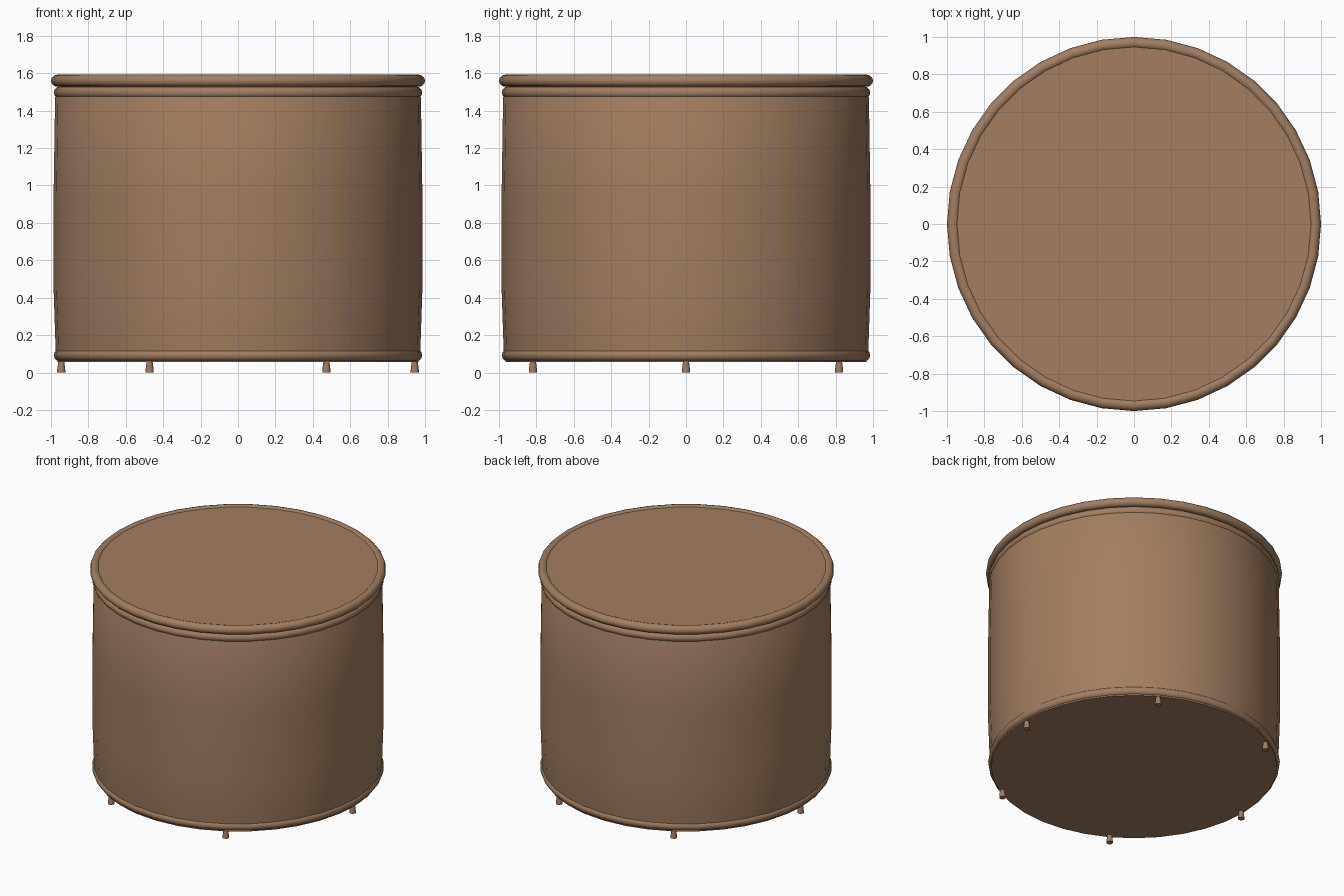
import bpy, math

cube = bpy.data.objects.get("Cube")
if cube:
    bpy.data.objects.remove(cube, do_unlink=True)

SIDES = 36

leather = bpy.data.materials.new("tan_brown")
leather.use_nodes = True
tan = (0.36, 0.21, 0.118, 1)
leather.diffuse_color = tan
leather.node_tree.nodes["Principled BSDF"].inputs["Base Color"].default_value = tan


def finish(name):
    ob = bpy.context.object
    ob.name = name
    ob.data.materials.append(leather)
    bpy.ops.object.shade_smooth_by_angle(angle=math.radians(40))
    return ob


def lathe(name, profile, sides=SIDES, centre=(0, 0)):
    """Revolve a (radius, height) profile into a closed solid."""
    verts, faces = [], []
    for r, z in profile:
        for i in range(sides):
            a = 2 * math.pi * i / sides
            verts.append((centre[0] + r * math.cos(a), centre[1] + r * math.sin(a), z))
    for k in range(len(profile) - 1):
        for i in range(sides):
            j = (i + 1) % sides
            a, b = k * sides, (k + 1) * sides
            faces.append((a + i, a + j, b + j, b + i))
    faces.append(tuple(reversed(range(sides))))
    faces.append(tuple(range(len(verts) - sides, len(verts))))
    mesh = bpy.data.meshes.new(name)
    mesh.from_pydata(verts, [], faces)
    ob = bpy.data.objects.new(name, mesh)
    bpy.context.collection.objects.link(ob)
    bpy.ops.object.select_all(action='DESELECT')
    bpy.context.view_layer.objects.active = ob
    ob.select_set(True)
    return finish(name)


def piping(name, outer, z, thickness):
    """Rounded trim cord around the drum."""
    bpy.ops.mesh.primitive_torus_add(
        major_segments=SIDES, minor_segments=12,
        major_radius=outer - thickness, minor_radius=thickness, location=(0, 0, z))
    return finish(name)


# Upholstered drum with a slight bulge
lathe("drum_body", [(0.965, 0.055), (0.975, 0.12), (0.986, 0.45),
                    (0.986, 0.95), (0.978, 1.47), (0.965, 1.5)])

# Flat lid panel
lathe("lid", [(0.96, 1.49), (0.96, 1.582)])

# Trim cords
piping("lid_piping", 1.0, 1.56, 0.032)
piping("upper_piping", 0.985, 1.497, 0.032)
piping("lower_piping", 0.985, 0.093, 0.032)

# Six small feet around the rim
for n in range(6):
    a = math.radians(60 * n)
    lathe(f"foot_{n + 1}", [(0.022, 0), (0.022, 0.012), (0.016, 0.06)], 12,
          (0.945 * math.cos(a), 0.945 * math.sin(a)))
